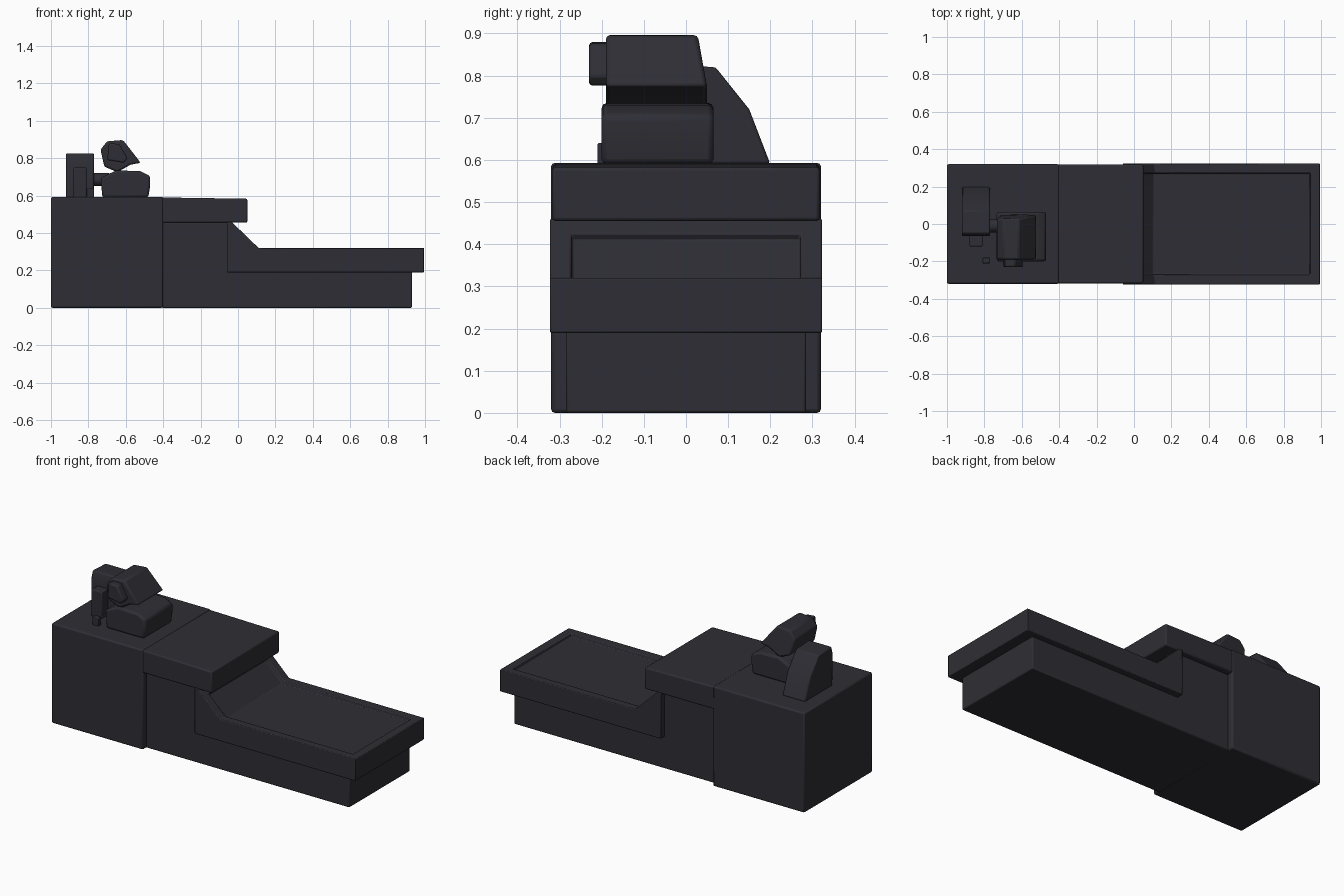
import bpy, bmesh, math
from mathutils import Vector

if "Cube" in bpy.data.objects:
    bpy.data.objects.remove(bpy.data.objects["Cube"])

charcoal = bpy.data.materials.new("charcoal")
charcoal.diffuse_color = (0.027, 0.027, 0.035, 1)
charcoal.use_nodes = True
charcoal.node_tree.nodes["Principled BSDF"].inputs["Base Color"].default_value = charcoal.diffuse_color


def finish(name, bm, bevel):
    bmesh.ops.recalc_face_normals(bm, faces=bm.faces)
    mesh = bpy.data.meshes.new(name)
    bm.to_mesh(mesh)
    bm.free()
    obj = bpy.data.objects.new(name, mesh)
    bpy.context.collection.objects.link(obj)
    mesh.materials.append(charcoal)
    if bevel:
        mod = obj.modifiers.new("soft_edges", "BEVEL")
        mod.width, mod.segments, mod.limit_method = bevel, 2, 'ANGLE'
    bpy.ops.object.select_all(action='DESELECT')
    obj.select_set(True)
    bpy.context.view_layer.objects.active = obj
    bpy.ops.object.shade_smooth_by_angle(angle=math.radians(35))
    return obj


def prism(points, lo, hi, axis='y'):
    """Extrude an x-z outline along y, or a y-z outline along x."""
    bm = bmesh.new()
    place = (lambda a, b, d: (a, d, b)) if axis == 'y' else (lambda a, b, d: (d, a, b))
    face = bm.faces.new([bm.verts.new(place(a, b, lo)) for a, b in points])
    out = bmesh.ops.extrude_face_region(bm, geom=[face])
    verts = [v for v in out["geom"] if isinstance(v, bmesh.types.BMVert)]
    move = (0, hi - lo, 0) if axis == 'y' else (hi - lo, 0, 0)
    bmesh.ops.translate(bm, verts=verts, vec=move)
    bmesh.ops.recalc_face_normals(bm, faces=bm.faces)
    return bm


def box(name, x0, x1, y0, y1, z0, z1, bevel=0.006):
    return finish(name, prism([(x0, z0), (x1, z0), (x1, z1), (x0, z1)], y0, y1), bevel)


# Counter: tall cabinet, recessed plinth and overhanging top
box("cabinet", -1.0, -0.4, -0.32, 0.32, 0, 0.593, 0.009)
box("recessed_plinth", -0.41, 0.93, -0.285, 0.285, 0, 0.2)
box("recessed_body", -0.41, -0.03, -0.285, 0.285, 0.0, 0.457)
finish("counter_top", prism([(-0.41, 0.455), (0.05, 0.455), (0.05, 0.583), (-0.41, 0.59)],
                            -0.317, 0.317), 0.008)

# Bagging tray: flat top and slope share one sunken panel
bm = prism([(-0.06, 0.19), (0.995, 0.19), (0.995, 0.32), (0.11, 0.32),
            (-0.035, 0.46), (-0.06, 0.46)], -0.323, 0.323)
panel = [f for f in bm.faces if f.normal.z > 0.5 and f.calc_center_median().x > 0]
bmesh.ops.inset_region(bm, faces=panel, thickness=0.05, use_even_offset=True)
bmesh.ops.inset_region(bm, faces=panel, thickness=0.004, depth=-0.018, use_even_offset=True)
finish("bagging_tray", bm, 0.004)

# Till base with sloped deck
finish("till_base", prism([(-0.725, 0.59), (-0.48, 0.59), (-0.47, 0.65), (-0.47, 0.705),
                           (-0.52, 0.73), (-0.65, 0.735), (-0.735, 0.695)],
                          -0.2, 0.065), 0.012)

# Tilted till screen, narrowing towards the top
bm = prism([(-0.735, 0.845), (-0.70, 0.89), (-0.615, 0.897), (-0.52, 0.775),
            (-0.575, 0.765), (-0.645, 0.725), (-0.715, 0.755)], -0.19, 0.05)
for v in bm.verts:
    if v.co.z > 0.8 and v.co.y > 0:
        v.co.y = 0.028
finish("till_screen", bm, 0.01)

# Card reader on the side of the screen
finish("card_reader", prism([(-0.70, 0.79), (-0.61, 0.775), (-0.59, 0.80),
                             (-0.635, 0.875), (-0.69, 0.88)], -0.23, -0.17), 0.008)

# Receipt printer: sloping back
finish("receipt_printer", prism([(-0.06, 0.59), (0.2, 0.59), (0.15, 0.72), (0.07, 0.82),
                                 (-0.05, 0.826), (-0.065, 0.78)],
                                -0.92, -0.77, 'x'), 0.007)
box("printer_front", -0.88, -0.81, -0.12, -0.05, 0.59, 0.75)
box("printer_foot", -0.81, -0.77, -0.21, -0.18, 0.59, 0.64, 0.004)

# Cable arm joining printer and till
bm = bmesh.new()
bmesh.ops.create_cone(bm, cap_ends=True, segments=16, radius1=0.035, radius2=0.035, depth=0.11)
for v in bm.verts:
    v.co = Vector((v.co.z - 0.745, v.co.x - 0.01, v.co.y + 0.685))
finish("connecting_arm", bm, 0)
